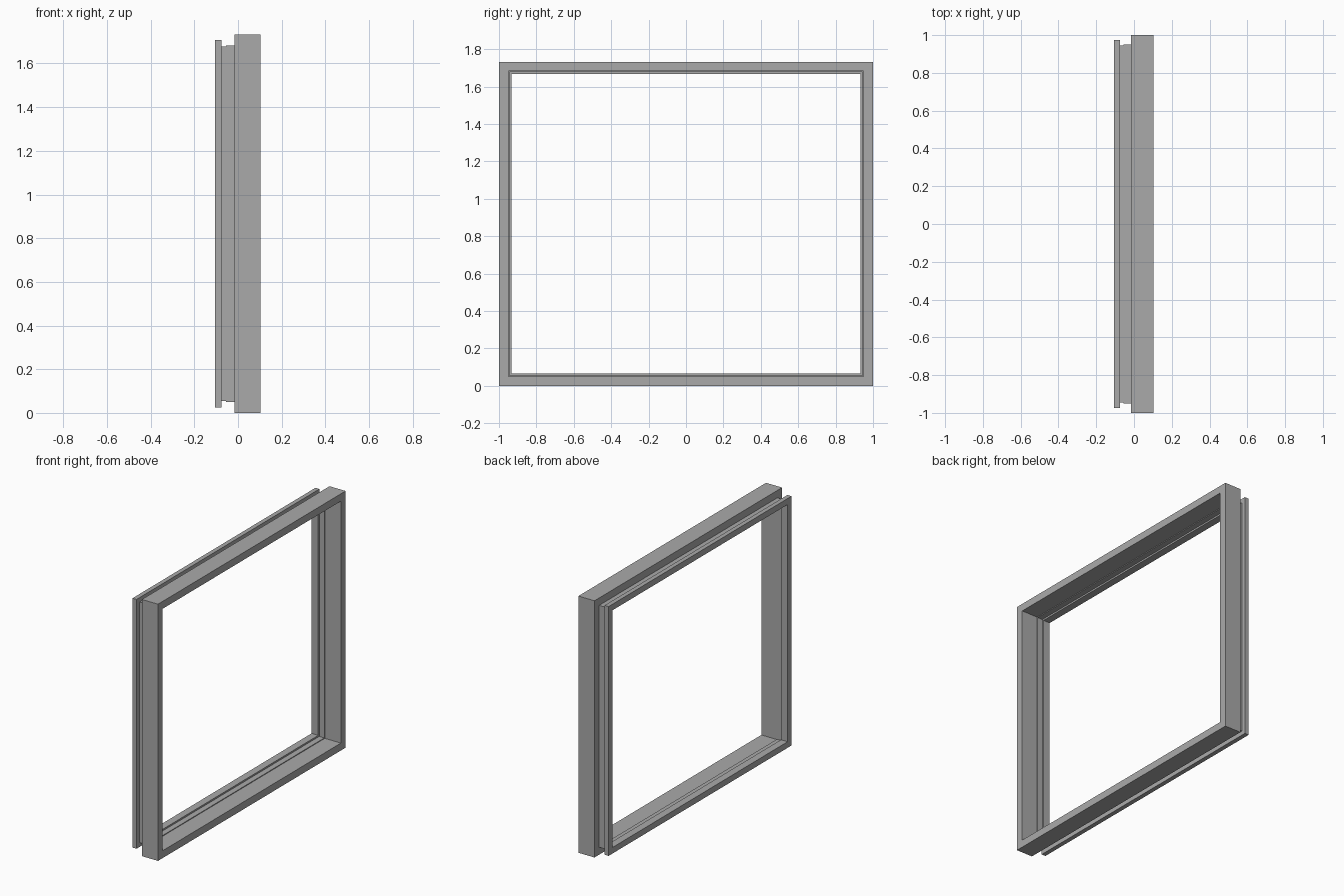
import bpy
import bmesh

cube = bpy.data.objects.get("Cube")
if cube:
    bpy.data.objects.remove(cube, do_unlink=True)

HALF_WIDTH, HEIGHT = 1.0, 1.732

grey = bpy.data.materials.new("plain_grey")
grey.use_nodes = True
colour = (0.4, 0.4, 0.4, 1)
grey.diffuse_color = colour
grey.node_tree.nodes["Principled BSDF"].inputs["Base Color"].default_value = colour


def sweep_frame(name, profile):
    """Sweep a closed (x, inset) profile round the rectangle with mitred corners."""
    bm = bmesh.new()
    rings = []
    for side, top in ((-1, 0), (1, 0), (1, 1), (-1, 1)):
        ring = []
        for x, inset in profile:
            z = HEIGHT - inset if top else inset
            ring.append(bm.verts.new((x, side * (HALF_WIDTH - inset), z)))
        rings.append(ring)
    count = len(profile)
    for i in range(4):
        a, b = rings[i], rings[(i + 1) % 4]
        for j in range(count):
            k = (j + 1) % count
            bm.faces.new((a[j], b[j], b[k], a[k]))
    bmesh.ops.recalc_face_normals(bm, faces=bm.faces)
    mesh = bpy.data.meshes.new(name)
    bm.to_mesh(mesh)
    bm.free()
    mesh.materials.append(grey)
    obj = bpy.data.objects.new(name, mesh)
    bpy.context.collection.objects.link(obj)
    return obj


# Deep casing, neck and rear flange share one stepped cross-section
sweep_frame("window_frame", [
    (0.103, 0), (-0.017, 0),              # casing outside
    (-0.017, 0.055), (-0.075, 0.055),     # recessed neck
    (-0.075, 0.025), (-0.105, 0.025),     # flange lip
    (-0.105, 0.066), (-0.055, 0.066),     # inner stop
    (-0.055, 0.05), (0.103, 0.05),        # casing inside
])
